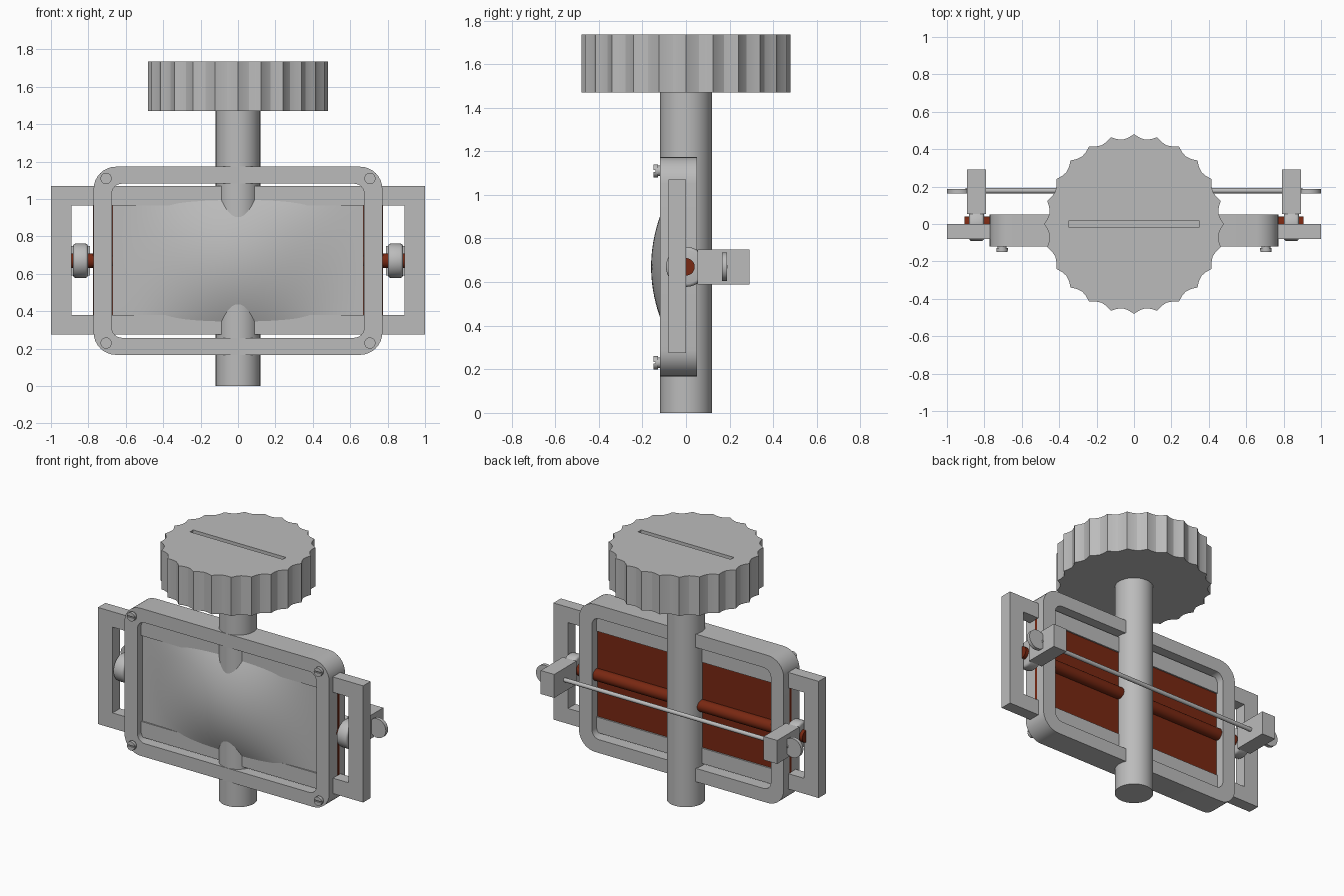
import bpy, bmesh, math
from mathutils import Matrix, Vector

if "Cube" in bpy.data.objects:
    bpy.data.objects.remove(bpy.data.objects["Cube"])

MID = 0.67  # height of the frame centre


def material(name, rgb):
    m = bpy.data.materials.new(name)
    m.diffuse_color = (*rgb, 1)
    m.use_nodes = True
    m.node_tree.nodes["Principled BSDF"].inputs["Base Color"].default_value = m.diffuse_color
    return m


GREY = material("steel_grey", (0.5, 0.5, 0.5))
RED = material("rust_red", (0.19, 0.021, 0.006))


def finish(name, bm, mat=GREY, smooth=None):
    bmesh.ops.recalc_face_normals(bm, faces=bm.faces[:])
    me = bpy.data.meshes.new(name)
    bm.to_mesh(me)
    bm.free()
    me.materials.append(mat)
    ob = bpy.data.objects.new(name, me)
    bpy.context.collection.objects.link(ob)
    if smooth:
        bpy.ops.object.select_all(action='DESELECT')
        ob.select_set(True)
        bpy.context.view_layer.objects.active = ob
        bpy.ops.object.shade_smooth_by_angle(angle=math.radians(smooth))
    return ob


def box(name, x, y, z, mat=GREY):
    bm = bmesh.new()
    bmesh.ops.create_cube(bm, size=1)
    for v in bm.verts:
        v.co = Vector([a[0] + (c + 0.5) * (a[1] - a[0]) for a, c in zip((x, y, z), v.co)])
    return finish(name, bm, mat)


def rod(name, centre, axis, r, length, mat=GREY, seg=32, bevel=0):
    bm = bmesh.new()
    rot = Vector((0, 0, 1)).rotation_difference(Vector(axis)).to_matrix().to_4x4()
    bmesh.ops.create_cone(bm, cap_ends=True, segments=seg, radius1=r, radius2=r,
                          depth=length, matrix=Matrix.Translation(centre) @ rot)
    if bevel:
        rims = [e for e in bm.edges if any(len(f.verts) > 4 for f in e.link_faces)]
        bmesh.ops.bevel(bm, geom=rims, offset=bevel, segments=3, profile=0.5, affect='EDGES')
    return finish(name, bm, mat, 35)


def cut(ob, cutter):
    cutter.hide_render = True
    cutter.hide_viewport = True
    mod = ob.modifiers.new("slot", 'BOOLEAN')
    mod.operation = 'DIFFERENCE'
    mod.solver = 'EXACT'
    mod.object = cutter


def rounded_rect(hx, hz, r, n=8):
    pts = []
    for k, (sx, sz) in enumerate(((1, 1), (-1, 1), (-1, -1), (1, -1))):
        for i in range(n + 1):
            a = math.pi / 2 * (k + i / n)
            pts.append((sx * (hx - r) + r * math.cos(a), sz * (hz - r) + r * math.sin(a)))
    return pts


# Central column
rod("column", (0, 0, 0.74), (0, 0, 1), 0.119, 1.48, seg=48)

# Scalloped knob with a slot in its top
bm = bmesh.new()
N, SUB = 24, 4
ring = []
for i in range(N * SUB):
    a = 2 * math.pi * i / (N * SUB)
    t = (i % SUB) / SUB
    r = 0.48 - 0.025 * math.sin(math.pi * t)
    ring.append(bm.verts.new((r * math.cos(a), r * math.sin(a), 1.47)))
base = bm.faces.new(ring)
top = bmesh.ops.extrude_face_region(bm, geom=[base], use_keep_orig=True)
bmesh.ops.translate(bm, verts=[g for g in top["geom"] if isinstance(g, bmesh.types.BMVert)],
                    vec=(0, 0, 0.265))
knob = finish("knob", bm, smooth=15)
cut(knob, box("knob_slot_cutter", (-0.35, 0.35), (-0.017, 0.017), (1.705, 1.8)))

# Rounded rectangular frame
bm = bmesh.new()
outer, inner = rounded_rect(0.772, 0.503, 0.12), rounded_rect(0.675, 0.412, 0.055)
loops = [[bm.verts.new((x, y, MID + z)) for x, z in pts]
         for pts, y in ((outer, -0.12), (outer, 0.05), (inner, 0.05), (inner, -0.12))]
n = len(outer)
for a in range(4):
    p, q = loops[a], loops[(a + 1) % 4]
    for i in range(n):
        j = (i + 1) % n
        bm.faces.new((p[i], p[j], q[j], q[i]))
finish("frame", bm, smooth=30)

# Bulged front panel: flat at both ends, arched in the middle
bm = bmesh.new()
bmesh.ops.create_grid(bm, x_segments=40, y_segments=24, size=1)
for v in bm.verts:
    x, dz = v.co.x * 0.67, v.co.y * 0.335
    f = math.cos(math.pi * x / 1.34) ** 2
    v.co = (x, -0.07 - f * (0.09 - 0.756 * dz * dz), MID + dz)
rim = [e for e in bm.edges if e.is_boundary]
skirt = bmesh.ops.extrude_edge_only(bm, edges=rim)
for g in skirt["geom"]:
    if isinstance(g, bmesh.types.BMVert):
        g.co.y = -0.025
finish("bulged_panel", bm, smooth=40)

# Red backing plate and the pivot rod along it
box("backing_plate", (-0.774, 0.774), (-0.03, -0.01), (0.375, 0.965), RED)
rod("pivot_rod", (0, 0, MID), (1, 0, 0), 0.04, 1.81, RED)

# Long rails running through the frame
for side, z in (("lower", 0.275), ("upper", 0.965)):
    box(side + "_rail", (-0.892, 0.892), (-0.08, 0), (z, z + 0.105))

# Thin tie rod behind the column
rod("tie_rod", (0, 0.178, MID), (1, 0, 0), 0.014, 1.8, seg=16)

for s, label in ((-1, "left"), (1, "right")):
    # Outer handle bar
    box(label + "_handle_bar", sorted((s * 0.89, s * 1.0)), (-0.08, 0), (0.275, 1.07))
    # Round eye on the pivot rod and its clamp block
    rod(label + "_pivot_eye", (s * 0.842, 0, MID), (1, 0, 0), 0.092, 0.08, bevel=0.015)
    box(label + "_clamp_block", sorted((s * 0.79, s * 0.892)), (0.053, 0.292), (0.59, 0.75))
    # Thumb disc on the end of the tie rod
    rod(label + "_thumb_disc", (s * 0.935, 0.176, MID), (0, 1, 0), 0.065, 0.024)
    # Slotted corner screws
    for z, level in ((0.23, "lower"), (1.11, "upper")):
        name = f"{label}_{level}_screw"
        rod(name + "_neck", (s * 0.705, -0.125, z), (0, 1, 0), 0.024, 0.02, seg=24)
        head = rod(name, (s * 0.705, -0.139, z), (0, 1, 0), 0.03, 0.02, seg=24)
        cx = s * 0.705
        cut(head, box(name + "_slot_cutter", (cx - 0.04, cx + 0.04), (-0.17, -0.141),
                      (z - 0.004, z + 0.004)))
